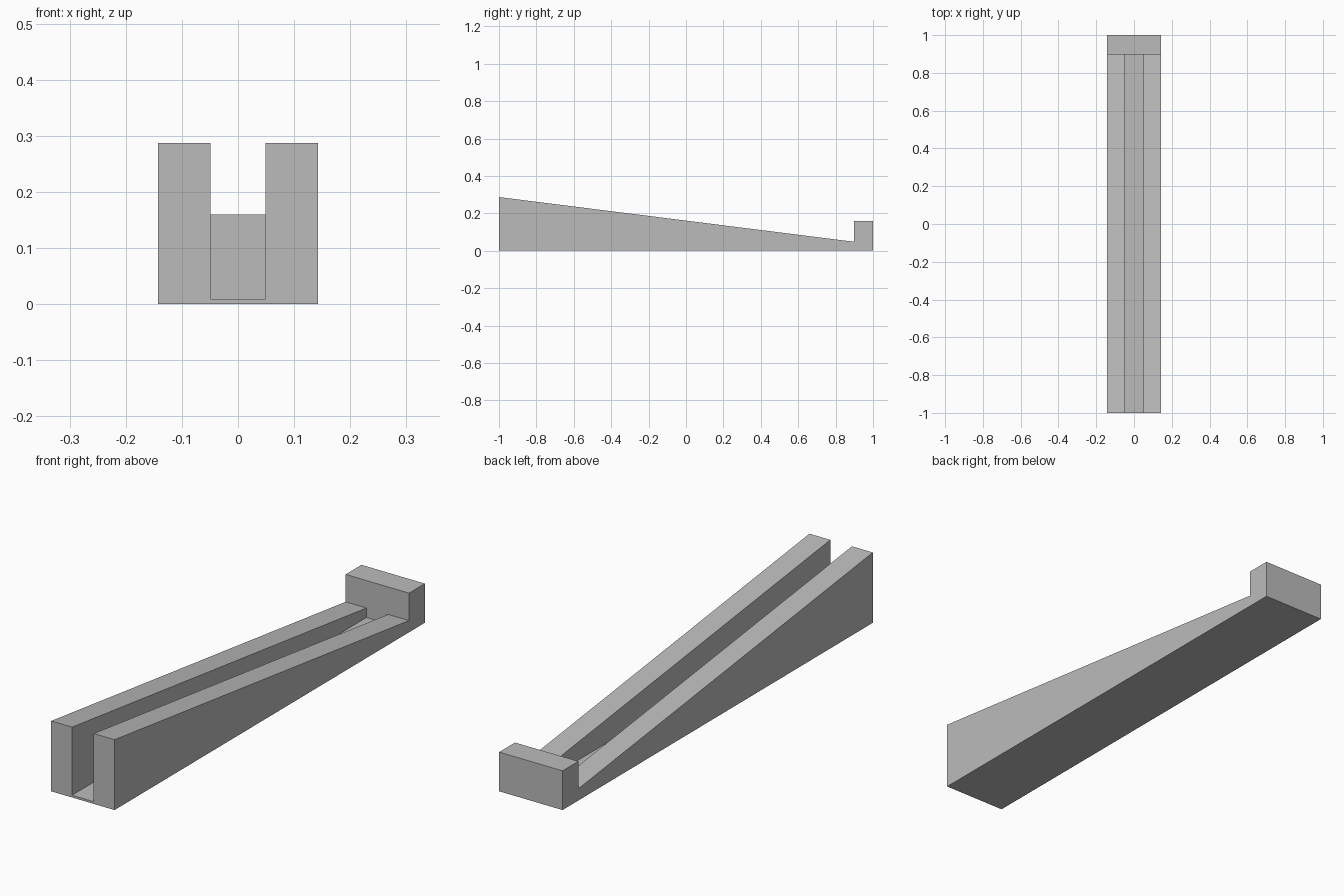
import bpy
import bmesh
from mathutils import Vector

cube = bpy.data.objects.get("Cube")
if cube:
    bpy.data.objects.remove(cube, do_unlink=True)

HALF_W, SLOT, FLOOR = 0.143, 0.049, 0.009
FRONT, STOP, BACK = -1.0, 0.898, 1.0
HIGH, LOW, STOP_H = 0.287, 0.048, 0.16

grey = bpy.data.materials.new("plain_grey")
grey.use_nodes = True
grey.diffuse_color = (0.5, 0.5, 0.5, 1)
grey.node_tree.nodes["Principled BSDF"].inputs["Base Color"].default_value = (0.5, 0.5, 0.5, 1)


def extrude_profile(name, profile, x0, x1):
    """Solid made from a (y, z) side profile, extruded from x0 to x1."""
    bm = bmesh.new()
    face = bm.faces.new([bm.verts.new((x0, y, z)) for y, z in profile])
    moved = bmesh.ops.extrude_face_region(bm, geom=[face])["geom"]
    verts = [g for g in moved if isinstance(g, bmesh.types.BMVert)]
    bmesh.ops.translate(bm, verts=verts, vec=Vector((x1 - x0, 0, 0)))
    bmesh.ops.recalc_face_normals(bm, faces=bm.faces)
    mesh = bpy.data.meshes.new(name)
    bm.to_mesh(mesh)
    bm.free()
    mesh.materials.append(grey)
    obj = bpy.data.objects.new(name, mesh)
    bpy.context.collection.objects.link(obj)
    return obj


# Sloping side rails
rail = [(FRONT, 0), (STOP, 0), (STOP, LOW), (FRONT, HIGH)]
extrude_profile("left_rail", rail, SLOT, HALF_W)
extrude_profile("right_rail", rail, -HALF_W, -SLOT)

# Thin floor of the slot
floor = [(FRONT, 0), (STOP, 0), (STOP, FLOOR), (FRONT, FLOOR)]
extrude_profile("slot_floor", floor, -SLOT, SLOT)

# Raised stop block across the back
block = [(STOP, 0), (BACK, 0), (BACK, STOP_H), (STOP, STOP_H)]
extrude_profile("end_stop", block, -HALF_W, HALF_W)
